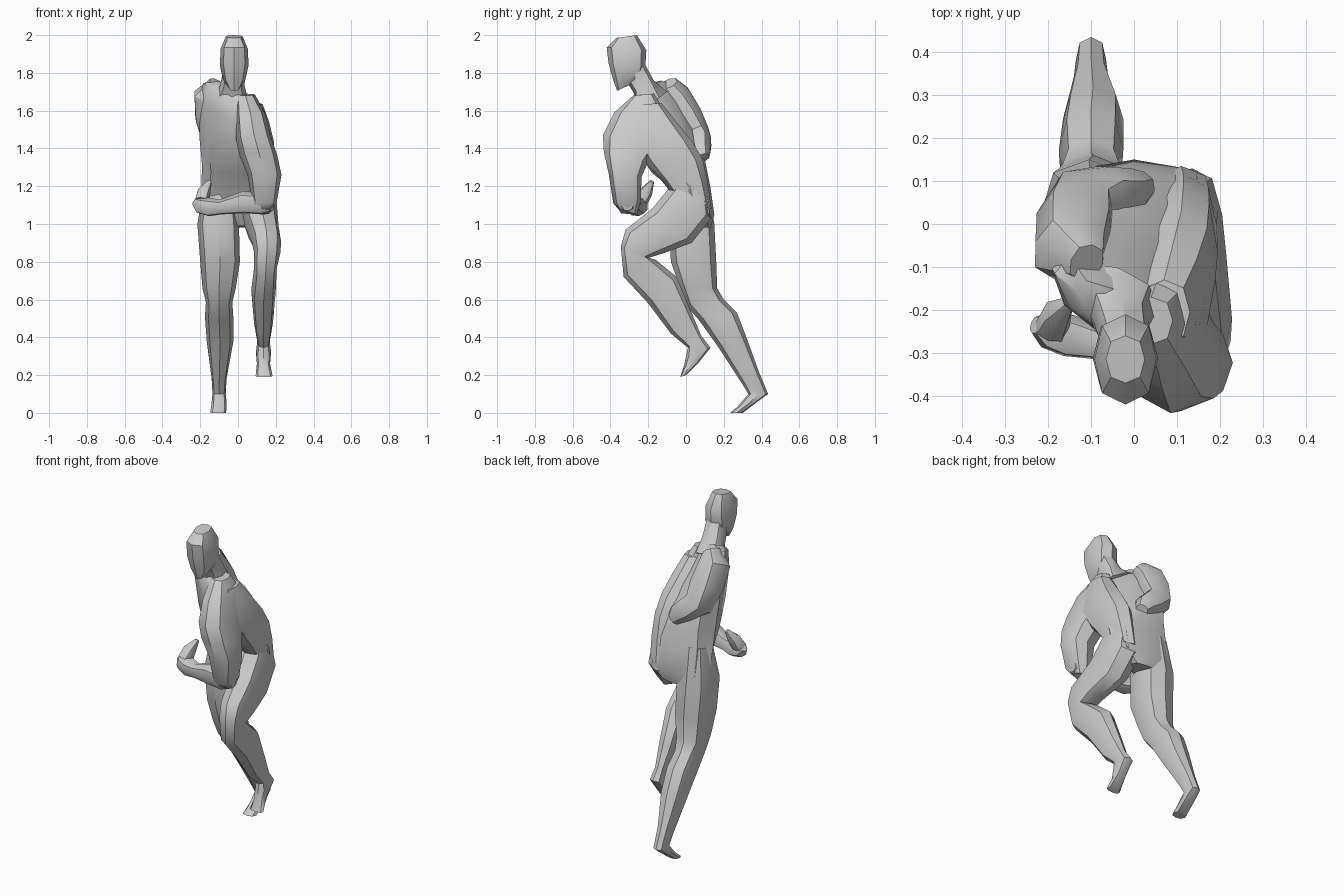
import bpy, bmesh, math
from mathutils import Vector

SIDES = 8


def loft(name, rings):
    """Skin a list of point rings and cap both ends."""
    bm = bmesh.new()
    loops = [[bm.verts.new(p) for p in ring] for ring in rings]
    for a, b in zip(loops, loops[1:]):
        for i in range(SIDES):
            j = (i + 1) % SIDES
            bm.faces.new((a[i], a[j], b[j], b[i]))
    bm.faces.new(loops[0])
    bm.faces.new(loops[-1])
    bmesh.ops.recalc_face_normals(bm, faces=bm.faces[:])
    me = bpy.data.meshes.new(name)
    bm.to_mesh(me)
    bm.free()
    ob = bpy.data.objects.new(name, me)
    bpy.context.collection.objects.link(ob)
    bpy.ops.object.select_all(action='DESELECT')
    ob.select_set(True)
    bpy.context.view_layer.objects.active = ob
    bpy.ops.object.shade_smooth_by_angle(angle=math.radians(38))
    return ob


def oval(c, u, v):
    pts = []
    for i in range(SIDES):
        a = 2 * math.pi * i / SIDES
        k = 1.0 if i % 2 == 0 else 1.06
        pts.append(c + u * math.cos(a) * k + v * math.sin(a) * k)
    return pts


def section(x, rx, yf, zf, yb, zb, yaw=0, roll=0):
    """Ring from centre x, half width, front point and back point."""
    f, b = Vector((x, yf, zf)), Vector((x, yb, zb))
    return oval((f + b) / 2, Vector((rx, yaw * rx, roll * rx)), (b - f) / 2)


def body(name, rows):
    return loft(name, [section(*r) for r in rows])


def tube(name, rows):
    """Round limb through (x, y, z, radius) points."""
    pts = [Vector(r[:3]) for r in rows]
    rings = []
    for i, r in enumerate(rows):
        d = (pts[min(i + 1, len(pts) - 1)] - pts[max(i - 1, 0)]).normalized()
        u = d.cross(Vector((0.3, 1, 0.2))).normalized()
        rings.append(oval(pts[i], u * r[3], d.cross(u) * r[3]))
    return loft(name, rings)


# Torso, twisted so the +x shoulder leads and drops
body("torso", [
    (0.00, 0.10, 0.00, 0.99, 0.13, 0.98),
    (0.00, 0.195, -0.05, 1.08, 0.15, 1.05),
    (0.00, 0.195, -0.09, 1.20, 0.13, 1.19),
    (-0.005, 0.185, -0.18, 1.27, 0.10, 1.34, -0.15, 0),
    (-0.02, 0.185, -0.25, 1.42, 0.045, 1.46, -0.4, -0.15),
    (-0.035, 0.17, -0.29, 1.57, -0.04, 1.60, -0.55, -0.35),
    (-0.05, 0.135, -0.27, 1.67, -0.11, 1.70, -0.55, -0.45),
    (-0.05, 0.08, -0.25, 1.70, -0.15, 1.74, -0.5, -0.4)])

# Flank muscle joining the leading shoulder to the waist
body("flank", [
    (0.07, 0.06, -0.28, 1.63, -0.13, 1.64),
    (0.09, 0.075, -0.30, 1.54, -0.05, 1.54),
    (0.11, 0.08, -0.28, 1.43, 0.03, 1.44),
    (0.115, 0.08, -0.22, 1.33, 0.09, 1.34),
    (0.115, 0.078, -0.13, 1.23, 0.115, 1.22),
    (0.11, 0.075, -0.05, 1.13, 0.135, 1.08)])

# Neck and head
body("neck", [
    (-0.04, 0.10, -0.25, 1.62, -0.10, 1.70, -0.3, -0.3),
    (-0.03, 0.065, -0.28, 1.70, -0.17, 1.76),
    (-0.02, 0.058, -0.33, 1.78, -0.22, 1.85)])
body("head", [
    (-0.02, 0.03, -0.365, 1.705, -0.29, 1.74),
    (-0.02, 0.06, -0.385, 1.76, -0.235, 1.77),
    (-0.02, 0.076, -0.41, 1.85, -0.215, 1.83),
    (-0.02, 0.072, -0.42, 1.935, -0.21, 1.92),
    (-0.02, 0.045, -0.37, 1.985, -0.26, 2.00)])

# Leading arm: shoulder blends into the back, forearm crosses the body
body("front_upper_arm", [
    (0.04, 0.05, -0.28, 1.68, -0.17, 1.69),
    (0.065, 0.08, -0.38, 1.59, -0.10, 1.58),
    (0.085, 0.095, -0.44, 1.47, -0.13, 1.42),
    (0.11, 0.10, -0.435, 1.38, -0.20, 1.33),
    (0.14, 0.09, -0.41, 1.27, -0.235, 1.25),
    (0.14, 0.065, -0.385, 1.11, -0.24, 1.12),
    (0.13, 0.045, -0.36, 1.08, -0.26, 1.05)])
tube("front_forearm", [
    (0.19, -0.31, 1.10, 0.03),
    (0.13, -0.31, 1.11, 0.06),
    (0.03, -0.30, 1.115, 0.06),
    (-0.09, -0.275, 1.09, 0.04),
    (-0.15, -0.26, 1.09, 0.05),
    (-0.20, -0.245, 1.10, 0.045),
    (-0.23, -0.235, 1.12, 0.02)])
tube("front_thumb", [
    (-0.19, -0.24, 1.12, 0.04),
    (-0.18, -0.21, 1.17, 0.035),
    (-0.15, -0.18, 1.225, 0.012)])

# Trailing arm, bent behind the back
tube("rear_arm", [
    (-0.11, -0.09, 1.745, 0.045),
    (-0.15, -0.06, 1.68, 0.085),
    (-0.14, 0.00, 1.57, 0.09),
    (-0.12, 0.05, 1.47, 0.08),
    (-0.06, 0.07, 1.43, 0.068),
    (-0.01, 0.075, 1.39, 0.058),
    (0.02, 0.09, 1.35, 0.035)])

# Raised leg with bent knee
body("raised_leg", [
    (0.10, 0.08, -0.04, 1.25, 0.11, 1.18),
    (0.11, 0.095, -0.09, 1.19, 0.135, 1.03),
    (0.125, 0.09, -0.18, 1.08, 0.03, 0.90),
    (0.15, 0.078, -0.32, 0.97, -0.12, 0.845),
    (0.155, 0.07, -0.345, 0.88, -0.20, 0.82),
    (0.145, 0.06, -0.33, 0.72, -0.16, 0.81),
    (0.135, 0.065, -0.20, 0.58, -0.05, 0.72),
    (0.135, 0.05, -0.08, 0.42, 0.03, 0.53),
    (0.135, 0.033, 0.01, 0.345, 0.08, 0.41),
    (0.135, 0.04, 0.00, 0.30, 0.13, 0.345),
    (0.135, 0.035, -0.01, 0.25, 0.07, 0.27),
    (0.138, 0.045, -0.03, 0.19, 0.00, 0.20)])

# Pushing leg, stretched back to the toe
body("pushing_leg", [
    (-0.10, 0.08, -0.05, 1.20, 0.11, 1.22),
    (-0.105, 0.11, -0.09, 1.00, 0.15, 1.00),
    (-0.095, 0.105, -0.08, 0.80, 0.16, 0.80),
    (-0.10, 0.088, -0.03, 0.66, 0.165, 0.66),
    (-0.10, 0.07, 0.00, 0.57, 0.20, 0.60),
    (-0.10, 0.075, 0.07, 0.49, 0.27, 0.53),
    (-0.095, 0.07, 0.17, 0.35, 0.32, 0.40),
    (-0.10, 0.04, 0.30, 0.15, 0.385, 0.22),
    (-0.10, 0.035, 0.33, 0.10, 0.435, 0.10),
    (-0.10, 0.04, 0.27, 0.03, 0.40, 0.075),
    (-0.105, 0.042, 0.235, 0.00, 0.30, 0.00)])
